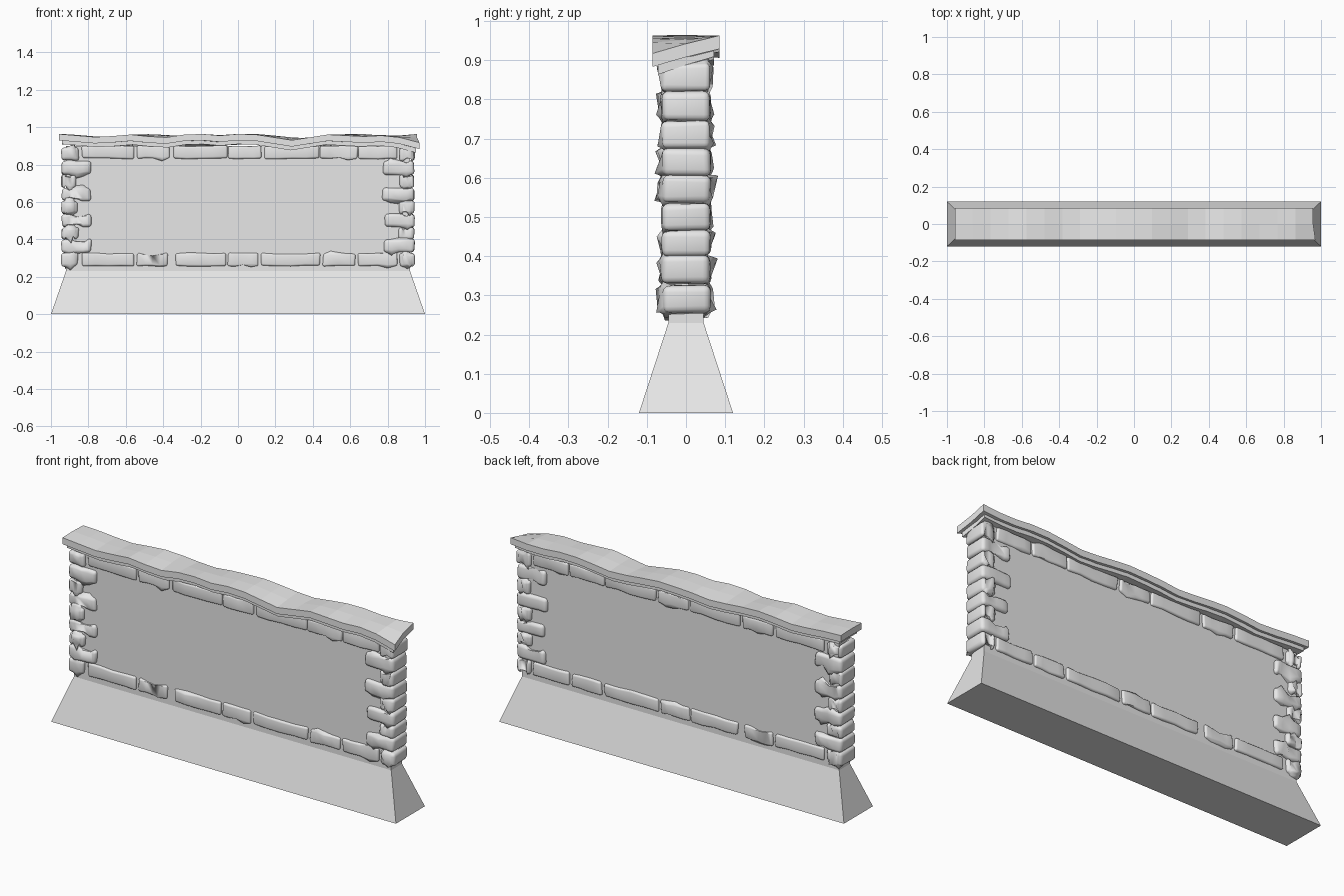
import bpy, bmesh, random
from mathutils import Vector

if "Cube" in bpy.data.objects:
    bpy.data.objects.remove(bpy.data.objects["Cube"])

random.seed(4)
grey = bpy.data.materials.new("light grey stone")
grey.diffuse_color = (0.8, 0.8, 0.8, 1)
grey.use_nodes = True
grey.node_tree.nodes["Principled BSDF"].inputs["Base Color"].default_value = grey.diffuse_color


def finish(name, bm, smooth=False):
    bmesh.ops.recalc_face_normals(bm, faces=bm.faces)
    me = bpy.data.meshes.new(name)
    bm.to_mesh(me)
    bm.free()
    ob = bpy.data.objects.new(name, me)
    bpy.context.collection.objects.link(ob)
    me.materials.append(grey)
    for p in me.polygons:
        p.use_smooth = smooth
    return ob


def loft(name, rings):
    """Join equal-length vertex rings and close both ends."""
    bm = bmesh.new()
    vs = [[bm.verts.new(p) for p in r] for r in rings]
    n = len(rings[0])
    for a, b in zip(vs, vs[1:]):
        for i in range(n):
            j = (i + 1) % n
            bm.faces.new((a[i], a[j], b[j], b[i]))
    bm.faces.new(vs[0])
    bm.faces.new(vs[-1])
    return finish(name, bm)


def rect(x, y, z):
    return [(-x, -y, z), (x, -y, z), (x, y, z), (-x, y, z)]


# Flared plinth and thin wall panel
loft("plinth", [rect(1.0, 0.12, 0), rect(0.92, 0.045, 0.23)])
loft("wall_panel", [rect(0.92, 0.045, 0.23), rect(0.92, 0.045, 0.9)])


def stone(name, x0, x1, z0, z1, half_y, soft):
    """Worn, rounded block running through the wall."""
    bm = bmesh.new()
    bmesh.ops.create_cube(bm, size=1)
    for v in bm.verts:
        v.co = Vector(((x0 + x1) / 2 + v.co.x * (x1 - x0),
                       v.co.y * 2 * half_y,
                       (z0 + z1) / 2 + v.co.z * (z1 - z0)))
    long_edges = [e for e in bm.edges
                  if abs(e.verts[0].co.x - e.verts[1].co.x) > 0.01]
    bmesh.ops.subdivide_edges(bm, edges=long_edges, cuts=3, use_grid_fill=True)
    for v in bm.verts:
        v.co += Vector((random.uniform(-.004, .004), random.uniform(-.004, .002)
                        * (1 if v.co.y > 0 else -1), random.uniform(-.004, .004)))
    sharp = [e for e in bm.edges if e.calc_face_angle(0) > 0.7]
    bmesh.ops.bevel(bm, geom=sharp, offset=soft, segments=3, profile=0.5,
                    affect='EDGES', clamp_overlap=True)
    finish(name, bm, True)


# Corner stones, alternately short and long
levels = [0.255, 0.328, 0.40, 0.465, 0.535, 0.605, 0.675, 0.745, 0.82, 0.892]
for side in (-1, 1):
    for i, (a, b) in enumerate(zip(levels, levels[1:])):
        inner = (0.78 if i % 2 else 0.86) + random.uniform(-.008, .008)
        xs = sorted((side * inner, side * 0.943))
        stone("corner_stone", xs[0], xs[1], a, b, 0.063, 0.017)

# Bottom and top courses
bottom = [(-.835, -.555), (-.54, -.375), (-.335, -.065), (-.055, .11),
          (.125, .44), (.455, .625), (.64, .85)]
top = [(-.835, -.555), (-.54, -.365), (-.345, -.06), (-.05, .125),
       (.14, .435), (.44, .64), (.645, .85)]
for a, b in bottom:
    stone("bottom_course_stone", a, b, 0.258, 0.325, 0.057, 0.01)
for a, b in top:
    stone("top_course_stone", a, b, 0.832, 0.9, 0.057, 0.01)

# Wavy coping: heights along the front edge, the crest and the back edge
front = [.963, .955, .947, .952, .96, .95, .945, .96, .963, .955, .963,
         .96, .945, .93, .945, .96, .955, .95, .955, .945, .917]
back = [.962, .958, .95, .945, .955, .962, .958, .95, .945, .955, .96,
        .963, .955, .945, .94, .952, .962, .963, .955, .955, .963]


def coping(name, half_x, half_y, drop, thick):
    rings = []
    n = len(front) - 1
    for i, (f, b) in enumerate(zip(front, back)):
        x = half_x * (2 * i / n - 1)
        m = (f + b) / 2 + 0.002
        xf = x + (0.012 if i == n else 0)
        rings.append([(xf, -half_y, f - drop), (x, 0, m - drop),
                      (x, half_y, b - drop),
                      (x, half_y, b - drop - thick), (x, 0, m - drop - thick),
                      (xf, -half_y, f - drop - thick)])
    loft(name, rings)


coping("coping_slab", 0.958, 0.086, 0, 0.034)
coping("coping_underlayer", 0.94, 0.072, 0.03, 0.024)
